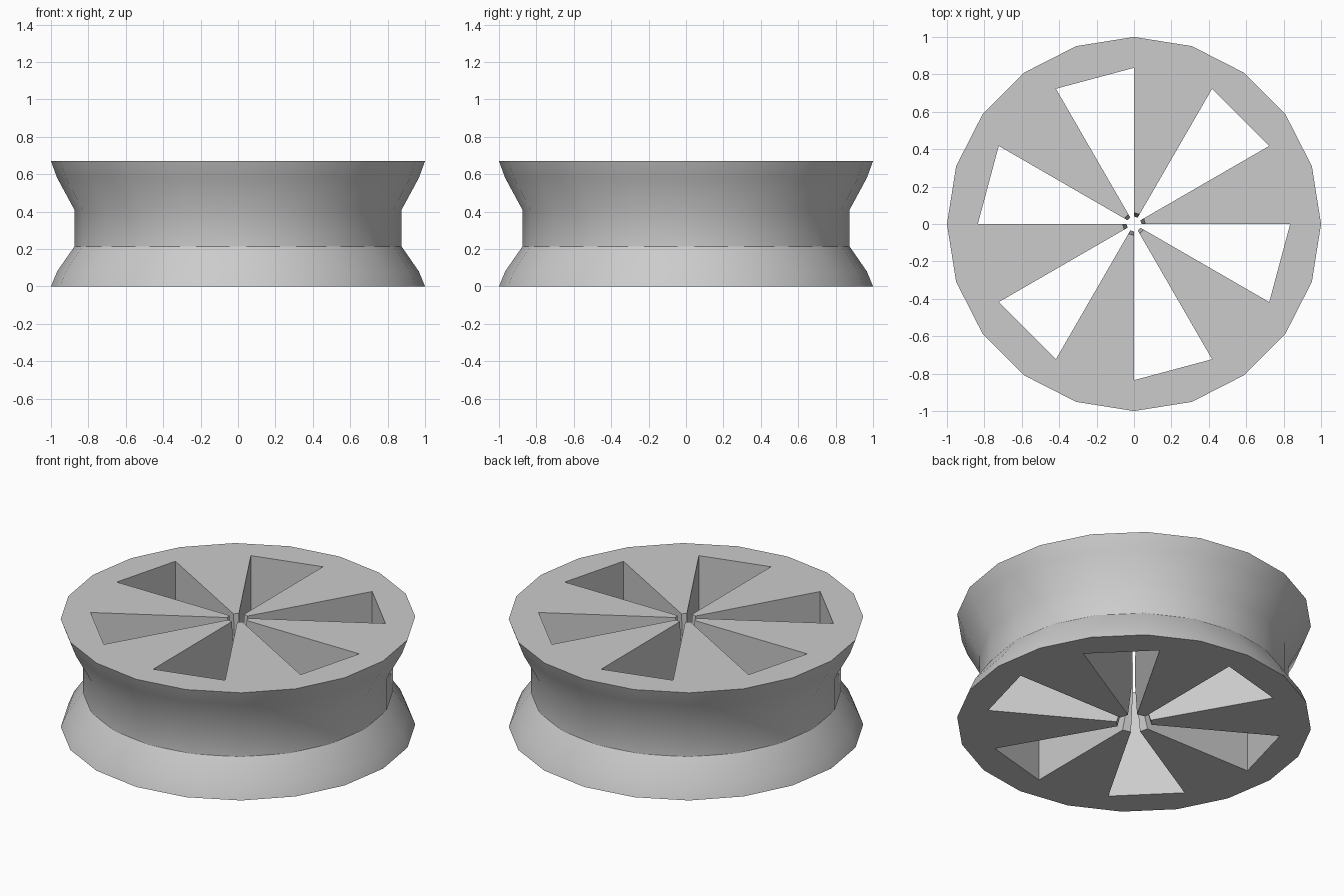
import bpy, bmesh
from math import sin, cos, radians

if "Cube" in bpy.data.objects:
    bpy.data.objects.remove(bpy.data.objects["Cube"])


def loft(name, rings):
    """Closed solid skinned through rings of equal point count."""
    bm = bmesh.new()
    loops = [[bm.verts.new(p) for p in ring] for ring in rings]
    n = len(loops[0])
    for a, b in zip(loops, loops[1:]):
        for i in range(n):
            j = (i + 1) % n
            bm.faces.new((a[i], a[j], b[j], b[i]))
    bm.faces.new(loops[0][::-1])
    bm.faces.new(loops[-1])
    bmesh.ops.recalc_face_normals(bm, faces=bm.faces[:])
    mesh = bpy.data.meshes.new(name)
    bm.to_mesh(mesh)
    bm.free()
    obj = bpy.data.objects.new(name, mesh)
    bpy.context.collection.objects.link(obj)
    return obj


def polar(r, deg, z):
    return (r * cos(radians(deg)), r * sin(radians(deg)), z)


# Waisted 20-sided rim
profile = [(1.0, 0.0), (0.967, 0.08), (0.875, 0.213),
           (0.875, 0.41), (0.967, 0.58), (1.0, 0.67)]
wheel = loft("wheel", [[polar(r, 18 * i, z) for i in range(20)]
                       for r, z in profile])

# Cutter for the six wedge openings and the flared centre bore
HOLE_R = 0.835


def opening_ring(bore, z):
    pts = []
    for k in range(6):
        a = 60 * k
        pts += [polar(bore, a, z), polar(bore, a + 30, z),
                polar(HOLE_R, a + 30, z), polar(HOLE_R, a + 60, z)]
    return pts


bore_profile = [(0.1, -0.1), (0.1, 0.0), (0.04, 0.213),
                (0.04, 0.41), (0.06, 0.67), (0.06, 0.77)]
cutter = loft("spoke_opening_cutter",
              [opening_ring(r, z) for r, z in bore_profile])
cutter.hide_render = True

cut = wheel.modifiers.new("openings", 'BOOLEAN')
cut.operation = 'DIFFERENCE'
cut.solver = 'EXACT'
cut.object = cutter
bpy.context.view_layer.objects.active = wheel
wheel.select_set(True)
bpy.ops.object.modifier_apply(modifier=cut.name)
bpy.data.objects.remove(cutter, do_unlink=True)

# Smooth rim, crisp spokes
bpy.ops.object.shade_smooth_by_angle(angle=radians(29.5))
